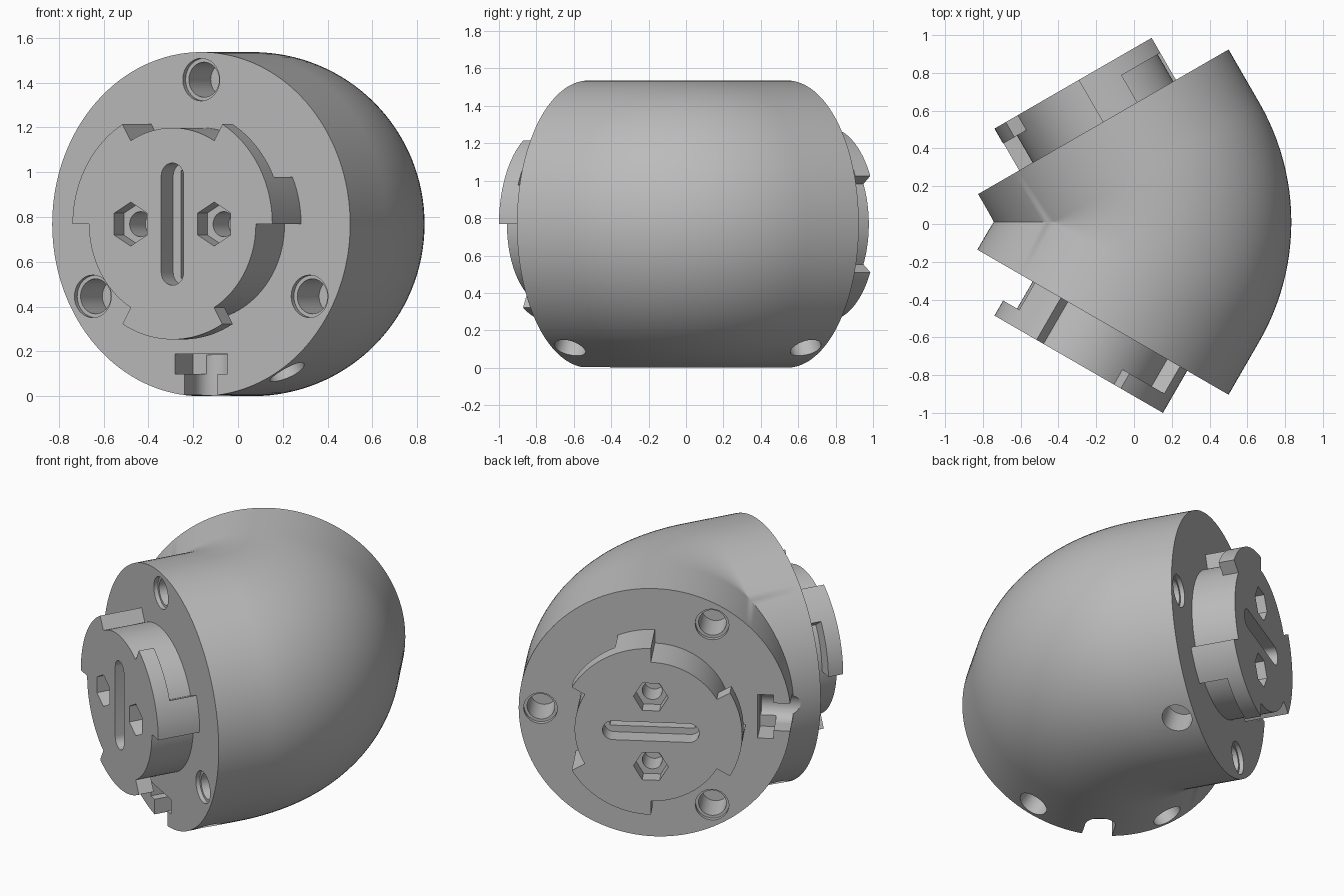
import bpy, bmesh
from math import sin, cos, pi, radians, sqrt
from mathutils import Matrix, Vector

if "Cube" in bpy.data.objects:
    bpy.data.objects.remove(bpy.data.objects["Cube"])

# Main sizes
R = 0.768            # tube radius
BEND = 0.495         # bend radius of the tube axis
STRAIGHT = 0.326     # straight length before the bend
PIVOT = Vector((-0.43, 0.01, R))
TILT = radians(30)
PLUG_R, LUG_R, PLUG_H, LUG_Z = 0.43, 0.515, 0.257, 0.165

grey = bpy.data.materials.new("light grey plastic")
grey.use_nodes = True
COLOUR = (0.5, 0.5, 0.5, 1)
grey.diffuse_color = COLOUR
grey.node_tree.nodes["Principled BSDF"].inputs["Base Color"].default_value = COLOUR


def make_object(name, bm):
    bmesh.ops.recalc_face_normals(bm, faces=bm.faces)
    mesh = bpy.data.meshes.new(name)
    bm.to_mesh(mesh)
    bm.free()
    mesh.materials.append(grey)
    ob = bpy.data.objects.new(name, mesh)
    bpy.context.collection.objects.link(ob)
    return ob


def prism(name, outline, z0, z1, matrix):
    """Extrude a flat outline from z0 to z1."""
    bm = bmesh.new()
    face = bm.faces.new([bm.verts.new((x, y, z0)) for x, y in outline])
    new = bmesh.ops.extrude_face_region(bm, geom=[face])["geom"]
    verts = [v for v in new if isinstance(v, bmesh.types.BMVert)]
    bmesh.ops.translate(bm, verts=verts, vec=(0, 0, z1 - z0))
    ob = make_object(name, bm)
    ob.data.transform(matrix)
    return ob


def arc(r, start, end, steps, cx=0, cy=0):
    angles = [radians(start + (end - start) * i / steps) for i in range(steps + 1)]
    return [(cx + r * cos(a), cy + r * sin(a)) for a in angles]


def circle(r, sides, cx=0, cy=0, turn=0):
    return arc(r, turn, turn + 360, sides, cx, cy)[:-1]


def box(x, y0, y1):
    return [(-x, y0), (x, y0), (x, y1), (-x, y1)]


def stadium(r, half):
    return arc(r, 0, 180, 12, 0, half) + arc(r, 180, 360, 12, 0, -half)


def sector(r0, r1, start, end):
    steps = round((end - start) / 3)
    return arc(r1, start, end, steps) + arc(r0, end, start, steps)


def cut(target, cutters):
    bpy.context.view_layer.objects.active = target
    for cutter in cutters:
        mod = target.modifiers.new("cut", 'BOOLEAN')
        mod.operation, mod.solver, mod.object = 'DIFFERENCE', 'EXACT', cutter
        bpy.ops.object.modifier_apply(modifier=mod.name)
        bpy.data.objects.remove(cutter)


def smooth(ob):
    bpy.ops.object.select_all(action='DESELECT')
    ob.select_set(True)
    bpy.context.view_layer.objects.active = ob
    bpy.ops.object.shade_smooth_by_angle(angle=radians(25))


# Elbow body: a circle swept straight, round the bend, and mirrored
def body_point(angle, row, steps, side):
    r, z = BEND + R * cos(angle), R * sin(angle)
    if row == 0 or r < 0:
        s = STRAIGHT if row == 0 else -r * sin(TILT) / cos(TILT)
        x = r * cos(TILT) - s * sin(TILT)
        y = -r * sin(TILT) - s * cos(TILT)
    else:
        a = TILT * (1 - (row - 1) / steps)
        x, y = r * cos(a), -r * sin(a)
    return PIVOT + Vector((x, y * side, z))


def elbow(sides=128, steps=12):
    bm = bmesh.new()
    path = [(k, 1) for k in range(steps + 2)]
    path += [(k, -1) for k in reversed(range(steps + 1))]
    rings = [[bm.verts.new(body_point(2 * pi * i / sides, k, steps, side))
              for i in range(sides)] for k, side in path]
    for a, b in zip(rings, rings[1:]):
        for i in range(sides):
            j = (i + 1) % sides
            bm.faces.new((a[i], a[j], b[j], b[i]))
    bm.faces.new(rings[0])
    bm.faces.new(rings[-1])
    bmesh.ops.remove_doubles(bm, verts=bm.verts, dist=0.0001)
    return make_object("elbow_body", bm)


def end_frame(side):
    """Local frame on an end face: x right, y up, z outward."""
    right = Vector((side * cos(TILT), -sin(TILT), 0))
    out = Vector((-sin(TILT), -side * cos(TILT), 0))
    centre = body_point(pi / 2, 0, 1, side) - Vector((0, 0, R))
    m = Matrix((right, (0, 0, 1), out)).transposed().to_4x4()
    m.translation = centre
    return m


body = elbow()
ends = (("front", 1, 0, (240, 300)), ("back", -1, 90, (150,)))
for label, side, turn, radial in ends:
    frame = end_frame(side) @ Matrix.Rotation(radians(turn), 4, 'Z')

    # Stepped screw holes in the end face
    cutters = []
    for a in (90, 210, 330):
        x, y = 0.645 * cos(radians(a)), 0.645 * sin(radians(a))
        cutters.append(prism("cutter", circle(0.095, 32, x, y), -0.025, 0.05, frame))
        cutters.append(prism("cutter", circle(0.078, 32, x, y), -0.22, 0.04, frame))

    # Side holes, and the open nut slot at the rim
    for a in radial + (270,):
        m = (frame @ Matrix.Translation((0, 0, -0.106))
             @ Matrix.Rotation(radians(a), 4, 'Z') @ Matrix.Rotation(pi / 2, 4, 'Y'))
        cutters.append(prism("cutter", circle(0.085, 32), 0.585, 0.85, m))
    cutters.append(prism("cutter", box(0.135, -0.67, -0.58), -0.16, 0.05, frame))
    cutters.append(prism("cutter", box(0.085, -0.85, -0.62), -0.106, 0.06, frame))
    cut(body, cutters)

    # Round plug with a centre slot and two hexagon nut pockets
    plug = prism(label + "_plug", circle(PLUG_R, 120), -0.01, PLUG_H, frame)
    cutters = [prism("cutter", stadium(0.058, 0.215), 0.15, 0.3, frame),
               prism("cutter", box(0.018, -0.24, 0.24), 0.05, 0.29, frame)]
    for x in (-0.215, 0.215):
        cutters.append(prism("cutter", circle(0.098, 6, x, 0, 30), 0.17, 0.3, frame))
        cutters.append(prism("cutter", circle(0.056, 24, x, 0), 0.03, 0.29, frame))
    cut(plug, cutters)
    smooth(plug)

    # Three locking lugs, each with a stop reaching down to the end face
    for n in range(3):
        a = 120 * n
        lug = prism(f"{label}_lug_{n + 1}", sector(PLUG_R, LUG_R, a, a + 60),
                    LUG_Z, PLUG_H, frame)
        stop = prism(f"{label}_stop_{n + 1}", sector(PLUG_R, LUG_R, a, a + 24),
                     -0.01, LUG_Z, frame)
        smooth(lug)
        smooth(stop)

smooth(body)
